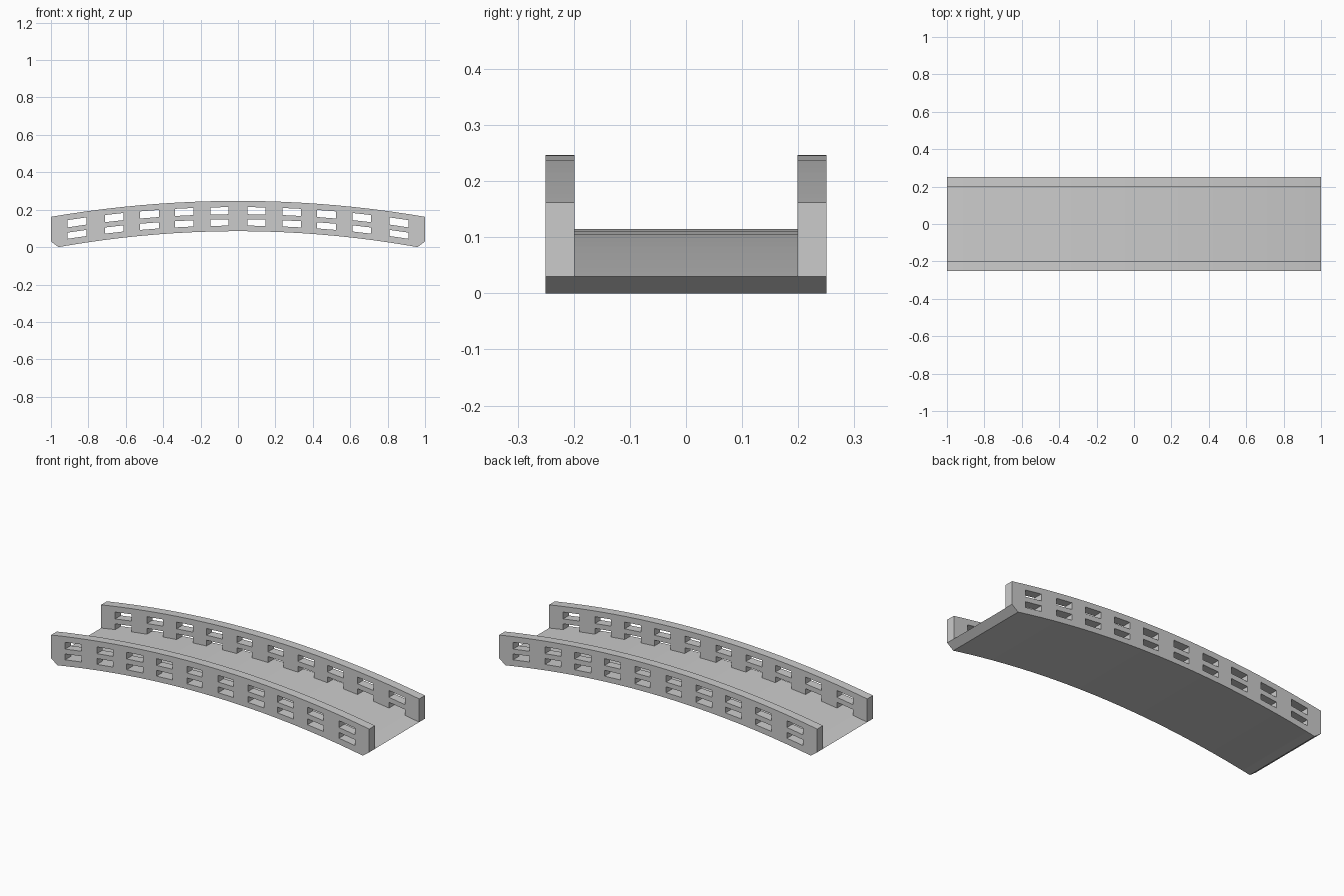
import bpy
import bmesh

cube = bpy.data.objects.get("Cube")
if cube:
    bpy.data.objects.remove(cube, do_unlink=True)

# Single stone colour
stone = bpy.data.materials.new("light_grey_stone")
stone.use_nodes = True
stone.diffuse_color = (0.6, 0.6, 0.6, 1)
stone.node_tree.nodes["Principled BSDF"].inputs["Base Color"].default_value = (0.6, 0.6, 0.6, 1)

HALF_WIDTH, WALL_INNER = 0.25, 0.199

# Arched levels: (height at mid-span, fall towards the ends)
UNDERSIDE, DECK_TOP = (0.085, 0.0922), (0.115, 0.085)
LEVELS = [UNDERSIDE, DECK_TOP, (0.148, 0.085), (0.176, 0.085), (0.214, 0.084), (0.247, 0.085)]
WINDOW_ROWS = (1, 3)

# Window openings along one half, mirrored to the other
openings = [(0.05, 0.147), (0.237, 0.337), (0.423, 0.525), (0.612, 0.712), (0.81, 0.912)]
openings += [(-b, -a) for a, b in openings]
stations = sorted([-1, -0.96, 0.96, 1] + [x for pair in openings for x in pair])


def level_z(level, x):
    # The lower corner is cut off at both ends
    if level == UNDERSIDE and abs(x) == 1:
        level = DECK_TOP
    return level[0] - level[1] * x * x


def arched_panel(name, levels, y0, y1, window_rows=()):
    bm = bmesh.new()
    grid = [[bm.verts.new((x, y0, level_z(lv, x))) for lv in levels] for x in stations]
    for i in range(len(stations) - 1):
        is_opening = (stations[i], stations[i + 1]) in openings
        for j in range(len(levels) - 1):
            if is_opening and j in window_rows:
                continue
            bm.faces.new((grid[i][j], grid[i + 1][j], grid[i + 1][j + 1], grid[i][j + 1]))
    bmesh.ops.remove_doubles(bm, verts=bm.verts[:], dist=0.0001)

    # Give the panel its depth
    result = bmesh.ops.extrude_face_region(bm, geom=bm.faces[:], use_keep_orig=True)
    moved = [g for g in result["geom"] if isinstance(g, bmesh.types.BMVert)]
    bmesh.ops.translate(bm, verts=moved, vec=(0, y1 - y0, 0))
    bmesh.ops.recalc_face_normals(bm, faces=bm.faces[:])

    mesh = bpy.data.meshes.new(name)
    bm.to_mesh(mesh)
    bm.free()
    mesh.materials.append(stone)
    obj = bpy.data.objects.new(name, mesh)
    bpy.context.collection.objects.link(obj)
    return obj


# Deck slab and the two pierced side walls
arched_panel("deck", [UNDERSIDE, DECK_TOP], -WALL_INNER, WALL_INNER)
arched_panel("front_wall", LEVELS, -HALF_WIDTH, -WALL_INNER, WINDOW_ROWS)
arched_panel("back_wall", LEVELS, WALL_INNER, HALF_WIDTH, WINDOW_ROWS)
